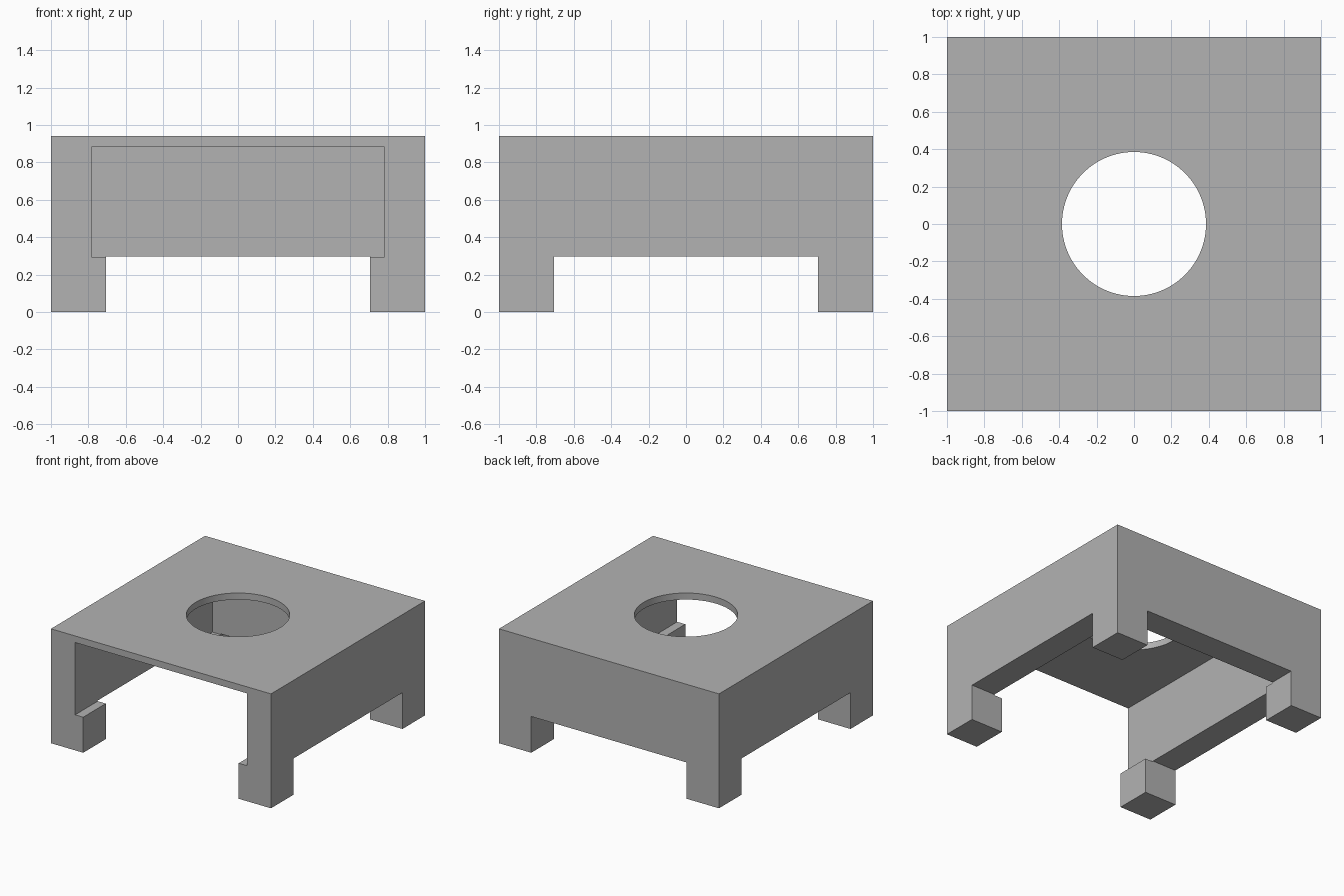
import bpy
import math

default = bpy.data.objects.get("Cube")
if default:
    bpy.data.objects.remove(default, do_unlink=True)

HEIGHT = 0.94      # overall height
LEG_INNER = 0.707  # inner edge of the corner legs
LEG_TOP = 0.298    # underside of the walls
WALL_INNER = 0.78  # inner face of the walls
CEILING = 0.886    # underside of the top plate
HOLE_RADIUS = 0.385


def box(name, low, high):
    """Box between two opposite corners."""
    bpy.ops.mesh.primitive_cube_add(size=1)
    ob = bpy.context.object
    ob.name = name
    for v in ob.data.vertices:
        v.co = [a + (c + 0.5) * (b - a) for a, b, c in zip(low, high, v.co)]
    return ob


def cut(target, cutter):
    """Subtract the cutter and delete it."""
    cutter.hide_render = True
    mod = target.modifiers.new("cut", 'BOOLEAN')
    mod.operation = 'DIFFERENCE'
    mod.solver = 'EXACT'
    mod.object = cutter
    bpy.ops.object.select_all(action='DESELECT')
    bpy.context.view_layer.objects.active = target
    target.select_set(True)
    bpy.ops.object.modifier_apply(modifier=mod.name)
    bpy.data.objects.remove(cutter, do_unlink=True)


# Solid block
housing = box("housing_with_legs", (-1, -1, 0), (1, 1, HEIGHT))

# Gaps between the corner legs, along both axes
cut(housing, box("leg_gap_x", (-LEG_INNER, -2, -1), (LEG_INNER, 2, LEG_TOP)))
cut(housing, box("leg_gap_y", (-2, -LEG_INNER, -1), (2, LEG_INNER, LEG_TOP)))

# Cavity open at the front, leaving small ledges on top of the legs
cut(housing, box("cavity", (-WALL_INNER, -2, LEG_TOP - 0.006),
                 (WALL_INNER, WALL_INNER, CEILING)))

# Round hole through the top plate
bpy.ops.mesh.primitive_cylinder_add(vertices=96, radius=HOLE_RADIUS, depth=0.4,
                                    location=(0, 0, HEIGHT))
cut(housing, bpy.context.object)

# Plain grey all over
grey = bpy.data.materials.new("plain grey")
grey.use_nodes = True
colour = (0.448, 0.448, 0.448, 1)
grey.diffuse_color = colour
grey.node_tree.nodes["Principled BSDF"].inputs["Base Color"].default_value = colour
housing.data.materials.clear()
housing.data.materials.append(grey)

bpy.ops.object.shade_smooth_by_angle(angle=math.radians(30))
